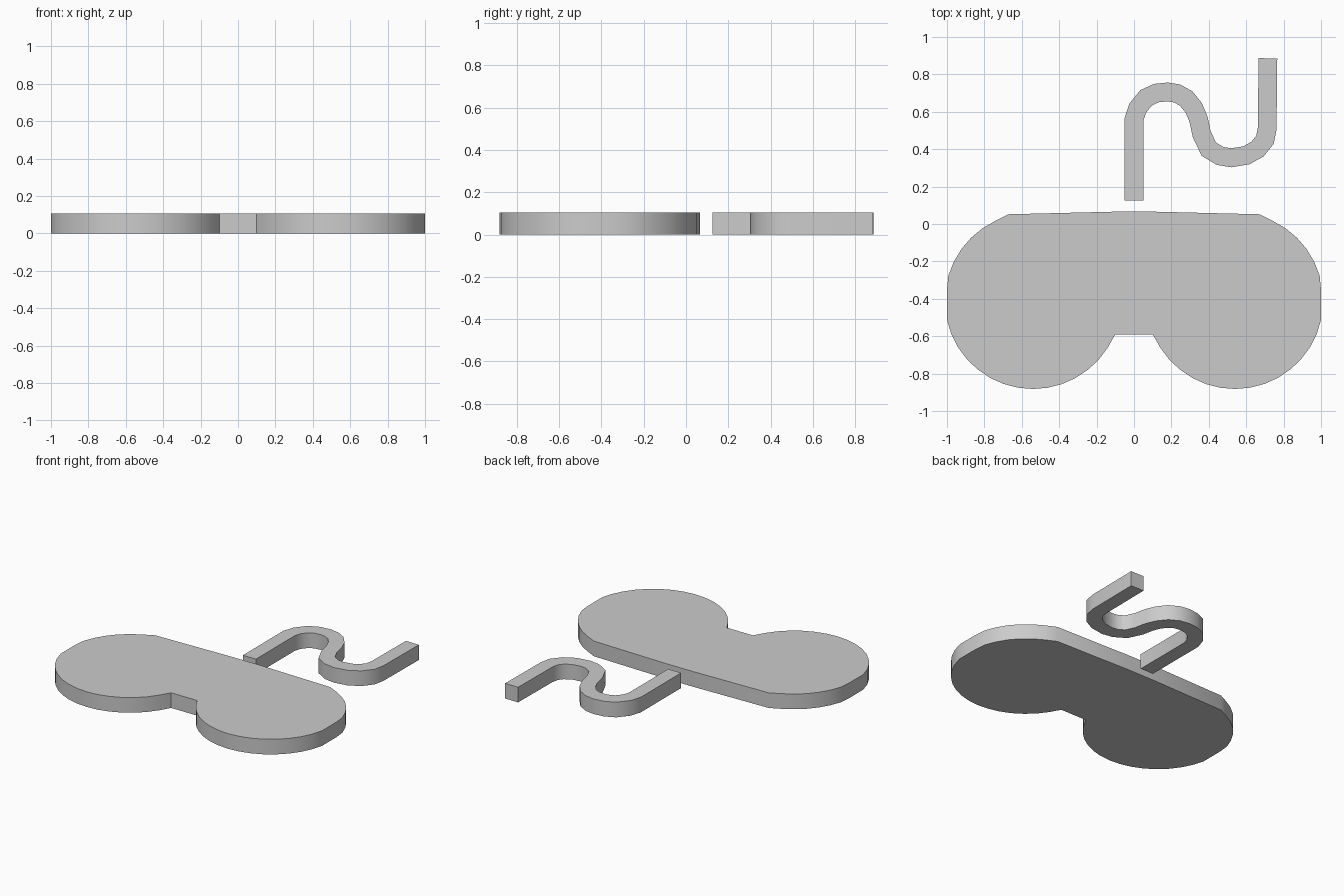
import bpy, bmesh, math
from mathutils import Vector

if "Cube" in bpy.data.objects:
    bpy.data.objects.remove(bpy.data.objects["Cube"])

HEIGHT = 0.105


def plate(name, outline):
    """Extrude a closed 2D outline up from z = 0."""
    bm = bmesh.new()
    face = bm.faces.new([bm.verts.new((x, y, 0)) for x, y in outline])
    ext = bmesh.ops.extrude_face_region(bm, geom=[face])
    top = [g for g in ext["geom"] if isinstance(g, bmesh.types.BMVert)]
    bmesh.ops.translate(bm, verts=top, vec=(0, 0, HEIGHT))
    bmesh.ops.recalc_face_normals(bm, faces=bm.faces)
    mesh = bpy.data.meshes.new(name)
    bm.to_mesh(mesh)
    bm.free()
    obj = bpy.data.objects.new(name, mesh)
    bpy.context.collection.objects.link(obj)
    bpy.ops.object.select_all(action='DESELECT')
    obj.select_set(True)
    bpy.context.view_layer.objects.active = obj
    bpy.ops.object.shade_smooth_by_angle(angle=math.radians(35))
    return obj


def strip(path, half):
    """Closed outline of a constant-width band along a 2D path."""
    pts = [Vector(p) for p in path]
    left, right = [], []
    for i, p in enumerate(pts):
        a = (p - pts[i - 1]).normalized() if i else None
        b = (pts[i + 1] - p).normalized() if i < len(pts) - 1 else None
        a, b = a or b, b or a
        t = (a + b).normalized()
        n = Vector((-t.y, t.x)) * half / t.dot(a)
        left.append(p + n)
        right.append(p - n)
    return left + right[::-1]


# Two-lobed body: right half runs from the notch round the lobe to the top
cx, cy, r = 0.54, -0.41, 0.472
right = [(0.1, -0.59)]
for i in range(1, 25):
    a = math.radians(-157.5 + i * 232 / 24)
    right.append((min(1.0, cx + r * math.cos(a)), cy + r * math.sin(a)))
right[-1] = (0.67, 0.052)
left = [(-x, y) for x, y in reversed(right)]
plate("body", right + [(0.1, 0.066), (-0.1, 0.066)] + left)

# Winding tail, separated from the body by a small gap
tail_path = [
    (0, 0.125), (0, 0.56), (0.02, 0.62), (0.065, 0.675), (0.12, 0.70),
    (0.18, 0.706), (0.23, 0.698), (0.28, 0.67), (0.32, 0.62), (0.345, 0.56),
    (0.362, 0.48), (0.40, 0.40), (0.46, 0.364), (0.52, 0.354),
    (0.60, 0.367), (0.66, 0.40), (0.70, 0.45), (0.712, 0.51), (0.716, 0.886)]
plate("tail", strip(tail_path, 0.05))
